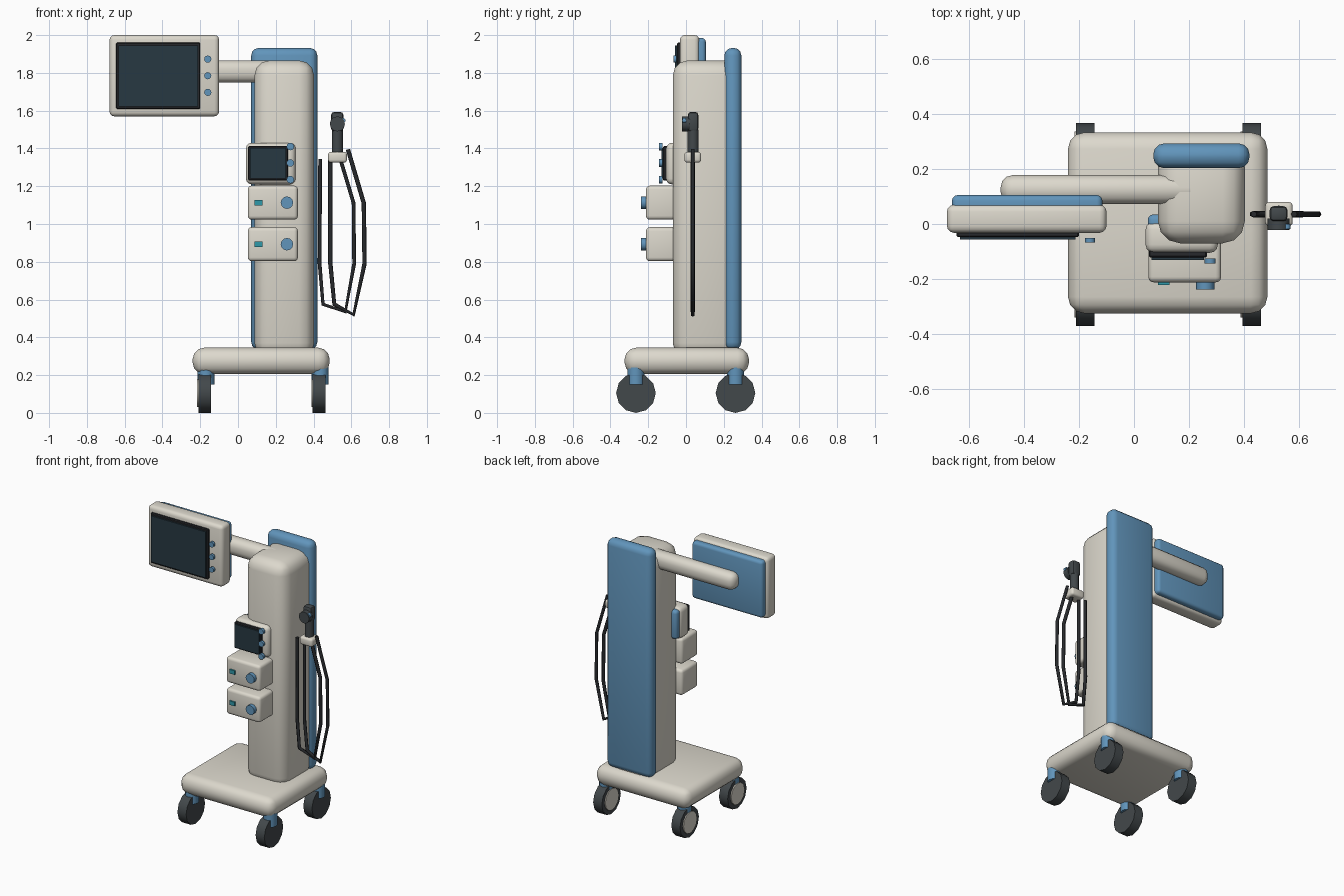
import bpy, math
from mathutils import Vector

if "Cube" in bpy.data.objects:
    bpy.data.objects.remove(bpy.data.objects["Cube"])


def material(name, rgb):
    m = bpy.data.materials.new(name)
    m.diffuse_color = (*rgb, 1)
    m.use_nodes = True
    m.node_tree.nodes["Principled BSDF"].inputs["Base Color"].default_value = m.diffuse_color
    return m


CREAM = material("cream", (0.72, 0.69, 0.61))
BLUE = material("blue", (0.12, 0.30, 0.50))
DARK = material("dark_grey", (0.055, 0.065, 0.07))
BLACK = material("black", (0.02, 0.022, 0.025))
SCREEN = material("screen_glass", (0.02, 0.04, 0.055))
TEAL = material("teal", (0.03, 0.32, 0.40))


def finish(ob, name, mat):
    ob.name = name
    ob.data.materials.append(mat)
    bpy.ops.object.shade_smooth_by_angle(angle=math.radians(35))
    return ob


def box(name, x, y, z, mat, bevel=0.0, segments=3):
    """Rounded box given by its (min, max) range on each axis."""
    bpy.ops.mesh.primitive_cube_add(size=1, location=[sum(r) / 2 for r in (x, y, z)])
    ob = bpy.context.object
    ob.scale = [r[1] - r[0] for r in (x, y, z)]
    bpy.ops.object.transform_apply(location=False, rotation=False, scale=True)
    if bevel:
        m = ob.modifiers.new("round", 'BEVEL')
        m.width, m.segments = bevel, segments
        bpy.ops.object.modifier_apply(modifier=m.name)
    return finish(ob, name, mat)


def rod(name, a, b, r, mat, sides=12, r2=None):
    """Cylinder (or cone) from point a to point b."""
    a, b = Vector(a), Vector(b)
    bpy.ops.mesh.primitive_cone_add(vertices=sides, radius1=r, radius2=r if r2 is None else r2,
                                    depth=(b - a).length, location=(a + b) / 2)
    ob = bpy.context.object
    ob.rotation_euler = (b - a).to_track_quat('Z', 'Y').to_euler()
    return finish(ob, name, mat)


def cable(name, points, y, r):
    cu = bpy.data.curves.new(name, 'CURVE')
    cu.dimensions = '3D'
    cu.bevel_depth, cu.bevel_resolution, cu.use_fill_caps = r, 1, True
    sp = cu.splines.new('POLY')
    sp.points.add(len(points) - 1)
    for p, (x, z) in zip(sp.points, points):
        p.co = (x, y, z, 1)
    cu.materials.append(BLACK)
    bpy.context.collection.objects.link(bpy.data.objects.new(name, cu))


# Wheeled base
box("base", (-0.24, 0.485), (-0.325, 0.333), (0.205, 0.345), CREAM, 0.06)
for x, sx in ((-0.18, "left"), (0.425, "right")):
    for y, sy in ((-0.265, "front"), (0.262, "back")):
        tag = f"{sy}_{sx}"
        rod("wheel_" + tag, (x - 0.03, y, 0.105), (x + 0.037, y, 0.105), 0.105, DARK)
        rod("wheel_hub_" + tag, (x - 0.037, y, 0.105), (x - 0.025, y, 0.105), 0.075, CREAM)
        rod("caster_mount_" + tag, (x + 0.01, y, 0.15), (x + 0.01, y, 0.24), 0.045, BLUE)

# Column and blue back panel
box("column", (0.087, 0.403), (-0.07, 0.287), (0.29, 1.866), CREAM, 0.08)
box("back_panel", (0.07, 0.42), (0.203, 0.293), (0.335, 1.932), BLUE, 0.04)

# Monitor on its arm
box("monitor_arm", (-0.485, 0.25), (0.072, 0.178), (1.748, 1.866), CREAM, 0.045)
box("monitor_body", (-0.68, -0.10), (-0.032, 0.07), (1.57, 2.0), CREAM, 0.025)
box("monitor_back", (-0.662, -0.115), (0.03, 0.105), (1.588, 1.985), BLUE, 0.02)
box("monitor_frame", (-0.645, -0.20), (-0.048, -0.025), (1.61, 1.96), BLACK, 0.005, 1)
box("monitor_screen", (-0.632, -0.212), (-0.057, -0.04), (1.623, 1.945), SCREEN)
for i, z in enumerate((1.873, 1.785, 1.697)):
    rod(f"monitor_button_{i}", (-0.16, -0.05, z), (-0.16, -0.067, z), 0.019, BLUE)

# Small display on the column front
box("display_body", (0.042, 0.305), (-0.105, 0.01), (1.21, 1.43), CREAM, 0.03)
box("display_back", (0.05, 0.295), (-0.03, 0.035), (1.22, 1.42), BLUE, 0.02)
box("display_frame", (0.054, 0.265), (-0.122, -0.095), (1.23, 1.412), BLACK, 0.005, 1)
box("display_screen", (0.064, 0.255), (-0.131, -0.11), (1.24, 1.402), SCREEN)
for i, z in enumerate((1.41, 1.323, 1.235)):
    rod(f"display_button_{i}", (0.277, -0.125, z), (0.277, -0.143, z), 0.02, BLUE)

# Two stacked control modules
for tag, zc in (("upper", 1.113), ("lower", 0.893)):
    box("module_" + tag, (0.052, 0.317), (-0.212, -0.03), (zc - 0.09, zc + 0.09), CREAM, 0.02)
    rod("module_knob_" + tag, (0.259, -0.2, zc), (0.259, -0.238, zc), 0.033, BLUE)
    box("module_lamp_" + tag, (0.088, 0.129), (-0.222, -0.2), (zc - 0.014, zc + 0.014), TEAL)

# Probe, holder and hanging cables
box("probe_holder", (0.477, 0.577), (-0.008, 0.08), (1.325, 1.382), CREAM, 0.015)
rod("probe_grip", (0.526, 0.038, 1.37), (0.526, 0.038, 1.5), 0.029, DARK)
box("probe_head", (0.493, 0.558), (0.01, 0.065), (1.49, 1.593), DARK, 0.015, 2)
rod("probe_nozzle", (0.526, 0.02, 1.53), (0.526, -0.022, 1.53), 0.04, DARK)
rod("probe_button", (0.555, 0.0, 1.548), (0.555, -0.018, 1.548), 0.014, BLUE)
cable("inner_cable", [(0.435, 1.345), (0.432, 0.79), (0.45, 0.575), (0.568, 0.535),
                      (0.615, 0.79), (0.612, 1.11), (0.543, 1.34)], 0.036, 0.0115)
cable("outer_cable", [(0.489, 1.335), (0.489, 0.79), (0.51, 0.575), (0.612, 0.52),
                      (0.67, 0.79), (0.666, 1.11), (0.582, 1.395)], 0.036, 0.0115)
